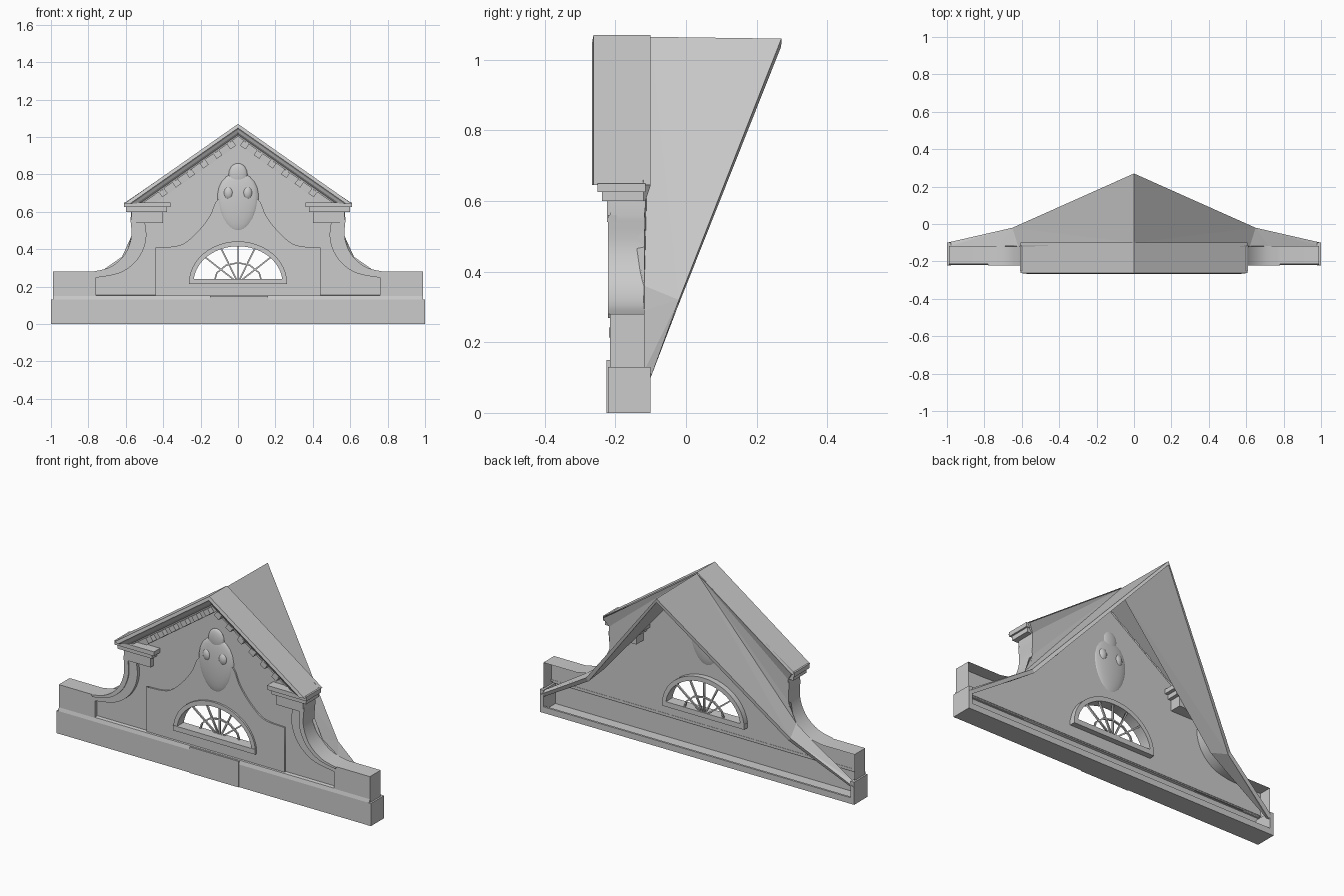
import bpy, bmesh, math
from mathutils import Matrix, Vector

if "Cube" in bpy.data.objects:
    bpy.data.objects.remove(bpy.data.objects["Cube"])

SLOPE, APEX = 0.70, 1.07


def finish(ob, smooth=False):
    if smooth:
        bpy.ops.object.select_all(action='DESELECT')
        ob.select_set(True)
        bpy.context.view_layer.objects.active = ob
        bpy.ops.object.shade_smooth_by_angle(angle=math.radians(35))
    return ob


def mesh(name, verts, faces, smooth=False):
    me = bpy.data.meshes.new(name)
    me.from_pydata(verts, [], faces)
    ob = bpy.data.objects.new(name, me)
    bpy.context.collection.objects.link(ob)
    return finish(ob, smooth)


def grid(name, rows, smooth=False):
    """Sheet through rows of points."""
    n = len(rows[0])
    verts = [p for r in rows for p in r]
    faces = [(i * n + j, i * n + j + 1, (i + 1) * n + j + 1, (i + 1) * n + j)
             for i in range(len(rows) - 1) for j in range(n - 1)]
    return mesh(name, verts, faces, smooth)


def plate(name, loops, y0, y1, smooth=False):
    """Flat x-z outline (later loops are holes) with thickness y0..y1."""
    cu = bpy.data.curves.new(name, 'CURVE')
    cu.dimensions, cu.fill_mode, cu.extrude = '2D', 'BOTH', abs(y1 - y0) / 2
    for loop in loops:
        sp = cu.splines.new('POLY')
        sp.points.add(len(loop) - 1)
        for p, (x, z) in zip(sp.points, loop):
            p.co = (x, z, 0, 1)
        sp.use_cyclic_u = True
    ob = bpy.data.objects.new(name, cu)
    bpy.context.collection.objects.link(ob)
    ob.rotation_euler.x = math.pi / 2
    ob.location.y = (y0 + y1) / 2
    bpy.ops.object.select_all(action='DESELECT')
    ob.select_set(True)
    bpy.context.view_layer.objects.active = ob
    bpy.ops.object.convert(target='MESH')
    return finish(bpy.context.object, smooth)


def box(name, x0, x1, y0, y1, z0, z1, angle=0.0):
    bm = bmesh.new()
    bmesh.ops.create_cube(bm, size=1)
    bmesh.ops.scale(bm, vec=(abs(x1 - x0), y1 - y0, z1 - z0), verts=bm.verts)
    bm.transform(Matrix.Translation(((x0 + x1) / 2, (y0 + y1) / 2, (z0 + z1) / 2))
                 @ Matrix.Rotation(angle, 4, 'Y'))
    me = bpy.data.meshes.new(name)
    bm.to_mesh(me)
    bm.free()
    ob = bpy.data.objects.new(name, me)
    bpy.context.collection.objects.link(ob)
    return ob


def spline(p, n=4):
    """Smooth 2D path through a few points."""
    q = [p[0]] + p + [p[-1]]
    out = []
    for i in range(1, len(q) - 2):
        a, b, c, d = (Vector(v) for v in q[i - 1:i + 3])
        for k in range(n):
            t = k / n
            v = 0.5 * (2 * b + (c - a) * t + (2 * a - 5 * b + 4 * c - d) * t**2
                       + (3 * b - a - 3 * c + d) * t**3)
            out.append((v.x, v.y))
    return out + [p[-1]]


def flip(pts):
    return [(-p[0],) + tuple(p[1:]) for p in pts]


def arch(rx, rz, z, n=24):
    return [(rx * math.cos(math.pi * i / n), z + rz * math.sin(math.pi * i / n))
            for i in range(n + 1)]


# scroll outlines, right side
outer = spline([(.575, .56), (.57, .47), (.595, .39), (.64, .335), (.70, .298), (.78, .28)])
inner = spline([(.50, .56), (.49, .47), (.51, .39), (.56, .32), (.64, .27), (.76, .248)])

# front wall with arched window hole
half = [(.98, .14), (.98, .27)] + outer[::-1] + [(.565, .645), (.464, .645)]
plate('front_wall', [half + [(0, .97)] + flip(half)[::-1], arch(.245, .205, .22)], -.195, -.187)

# raised panel with swept shoulders
shoulder = [(.44, .15), (.44, .41)] + spline(
    [(.36, .413), (.29, .43), (.21, .50), (.15, .58), (.12, .65), (.08, .69)])
plate('raised_panel', [shoulder + flip(shoulder)[::-1], arch(.245, .205, .22)], -.204, -.19)

# base parapet: open-backed channel with end caps
sec = [(-.10, 0), (-.22, 0), (-.22, .13), (-.214, .152), (-.185, .157), (-.185, .147),
       (-.205, .14), (-.21, .125), (-.21, .012), (-.112, .012), (-.112, .035), (-.10, .035)]
grid('base_parapet', [[(x, y, z) for y, z in sec + sec[:1]] for x in (-.99, .99)])
box('base_centre_block', -.15, .16, -.225, -.212, 0, .15)

for s, side in ((1, 'right'), (-1, 'left')):
    m = (lambda pts: pts) if s == 1 else flip
    # end cap, scroll face and its outer return
    box('base_end_' + side, s * .978, s * 1.0, -.221, -.10, 0, .13)
    band = outer + [(.99, .28), (.99, .15), (.76, .15)] + inner[::-1]
    plate('scroll_face_' + side, [m(band)], -.215, -.19, True)
    skin = m([(.57, .61)] + outer + [(.99, .28), (.99, .10)])
    grid('scroll_return_' + side, [[(x, y, z) for x, z in skin] for y in (-.215, -.117)], True)
    # outer moulding line on the scroll
    mid = [((a[0] * .65 + b[0] * .35), (a[1] * .65 + b[1] * .35)) for a, b in zip(outer, inner)]
    plate('scroll_bead_' + side, [m(outer + mid[::-1])], -.221, -.21, True)
    # stepped capital
    box('capital_neck_' + side, s * .40, s * .57, -.224, -.12, .54, .605)
    box('capital_moulding_' + side, s * .38, s * .60, -.238, -.12, .60, .628)
    box('capital_top_' + side, s * .36, s * .61, -.25, -.115, .625, .65)
    # dentils under the raking cornice
    for i in range(6):
        x = .035 + i * .073
        z = APEX - .088 - SLOPE * x
        box('dentil_' + side, s * x - .018, s * x + .018, -.235, -.20, z - .016, z + .016,
            s * math.atan(SLOPE))

# raking cornice: stepped profile (depth, drop) swept over the apex
prof = [(-.10, 0), (-.262, 0), (-.266, .022), (-.258, .03), (-.25, .046), (-.236, .058),
        (-.234, .068), (-.204, .068), (-.202, .112), (-.19, .112)]
rows = []
for s in (1, 0, -1):
    rows.append([(s * (APEX - d - .645) / SLOPE, y, .645 if s else APEX - d) for y, d in prof])
grid('raking_cornice', rows)

# steep roof behind the gable, with the flat strip closing it to the cornice and scroll
R = [(0, -.10, 1.065), (.60, -.10, .645), (.57, -.115, .60), (.57, -.118, .47),
     (.62, -.118, .36), (.72, -.118, .29), (.99, -.118, .12), (1, -.10, .10),
     (.65, -.02, .32), (0, .27, 1.06)]
F = [(0, 8, 9), (0, 4, 8), (0, 3, 4), (0, 2, 3), (0, 1, 2)] + [(i, i + 1, 8) for i in (4, 5, 6)]
n = len(R)
roof = mesh('roof', R + flip(R), F + [tuple(v + n for v in f[::-1]) for f in F])
bm = bmesh.new()
bm.from_mesh(roof.data)
bmesh.ops.remove_doubles(bm, verts=bm.verts, dist=1e-4)
bm.to_mesh(roof.data)
bm.free()
mod = roof.modifiers.new('thickness', 'SOLIDIFY')
mod.thickness, mod.offset = .022, -1

# window: surround, reveal, sill and fan glazing bars
plate('window_surround', [arch(.262, .222, .22) + arch(.238, .196, .22)[::-1]], -.215, -.155, True)
box('window_sill', -.262, .262, -.218, -.155, .213, .242)
for a in (38, 64, 90, 116, 142):
    c, s = math.cos(math.radians(a)), math.sin(math.radians(a))
    r = 1 / math.hypot(c / .24, s / .198)
    dx, dz, nx, nz = c * r, s * r, -s * .004, c * .004
    plate('glazing_spoke', [[(nx, .22 + nz), (-nx, .22 - nz), (dx - nx, .22 + dz - nz),
                             (dx + nx, .22 + dz + nz)]], -.17, -.16)
plate('glazing_arc', [arch(.134, .112, .22, 6) + arch(.126, .104, .22, 6)[::-1]], -.17, -.16)


# carved cartouche relief
def blob(name, x, z, rx, ry, rz, taper=0.0):
    bm = bmesh.new()
    bmesh.ops.create_uvsphere(bm, u_segments=20, v_segments=12, radius=1)
    for v in bm.verts:
        k = 1 + taper * v.co.z
        v.co = (x + v.co.x * rx * k, -.196 + v.co.y * ry, z + v.co.z * rz)
    me = bpy.data.meshes.new(name)
    bm.to_mesh(me)
    bm.free()
    ob = bpy.data.objects.new(name, me)
    bpy.context.collection.objects.link(ob)
    finish(ob, True)


blob('cartouche', 0, .65, .11, .022, .16, .15)
blob('cartouche_crest', 0, .80, .05, .016, .06)
for s in (-1, 1):
    blob('cartouche_curl', s * .05, .70, .03, .027, .04)
